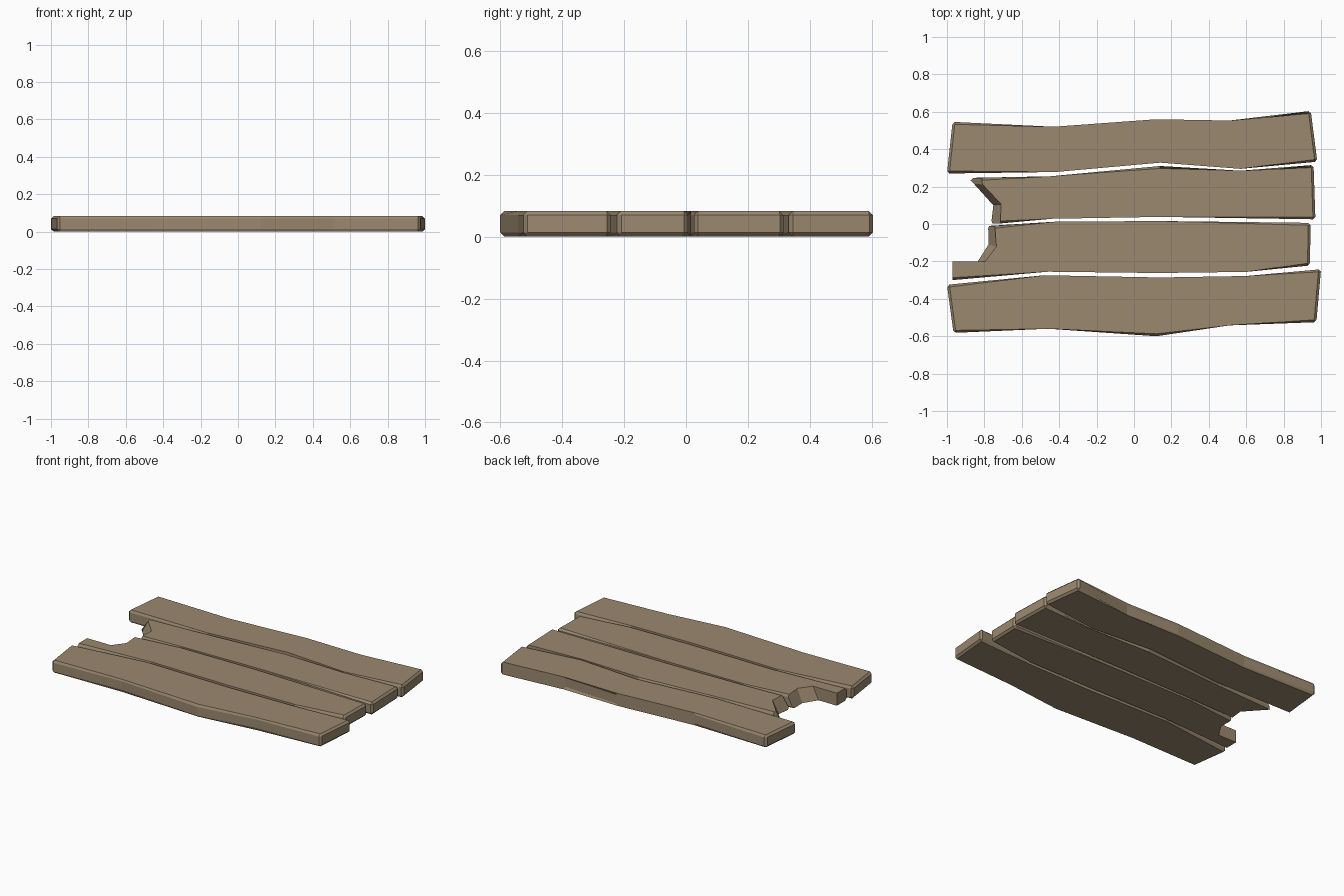
import bpy
import bmesh

if "Cube" in bpy.data.objects:
    bpy.data.objects.remove(bpy.data.objects["Cube"])

H = 0.083       # plank thickness
BEVEL = 0.013   # chamfer width

wood = bpy.data.materials.new("weathered_wood")
wood.diffuse_color = (0.33, 0.25, 0.16, 1.0)
wood.use_nodes = True
wood.node_tree.nodes["Principled BSDF"].inputs["Base Color"].default_value = wood.diffuse_color


def plank(name, front, back, broken_top=(), broken_bottom=()):
    """front: left to right, back: right to left, then an optional splintered
    left end whose top and bottom outlines differ. The ends of front and back
    are the sharp corners that get a vertical chamfer."""
    clean = list(front) + list(back)
    top = clean + list(broken_top)
    bottom = clean + list(broken_bottom or broken_top)
    n, m = len(top), len(clean)
    broken = len(broken_top) > 0

    bm = bmesh.new()
    vt = [bm.verts.new((x, y, H)) for x, y in top]
    vb = [bm.verts.new((x, y, 0)) for x, y in bottom]
    bm.faces.new(vt)
    bm.faces.new(vb[::-1])
    for i in range(n):
        j = (i + 1) % n
        bm.faces.new((vb[i], vb[j], vt[j], vt[i]))

    # chamfer the sawn edges, leave the splintered end raw
    edges = []
    for i in range(n):
        j = (i + 1) % n
        if not broken or i < m - 1:
            edges += [bm.edges.get((vt[i], vt[j])), bm.edges.get((vb[i], vb[j]))]
    corners = [len(front) - 1, len(front)]
    if not broken:
        corners += [0, m - 1]
    edges += [bm.edges.get((vt[i], vb[i])) for i in corners]
    bmesh.ops.bevel(bm, geom=edges, offset=BEVEL, segments=1,
                    profile=0.5, affect='EDGES', clamp_overlap=True)
    bmesh.ops.recalc_face_normals(bm, faces=bm.faces)

    me = bpy.data.meshes.new(name)
    bm.to_mesh(me)
    bm.free()
    me.materials.append(wood)
    ob = bpy.data.objects.new(name, me)
    bpy.context.collection.objects.link(ob)
    return ob


# outer plank at the back
plank("back_plank",
      [(-1.0, 0.27), (-0.42, 0.278), (0.14, 0.328), (0.57, 0.295), (0.98, 0.333)],
      [(0.945, 0.605), (0.51, 0.54), (0.12, 0.56), (-0.43, 0.52), (-0.97, 0.546)])

# inner planks with the broken left ends
front2 = [(-0.44, 0.028), (0.14, 0.038), (0.97, 0.025)]
back2 = [(0.96, 0.316), (0.57, 0.272), (0.14, 0.31), (-0.45, 0.255)]
# the shared outline is closed by the splintered points, so the long edges
# are carried right up to the break
plank("inner_back_plank",
      [(-0.715, 0.003)] + front2,
      back2 + [(-0.815, 0.247)],
      [(-0.81, 0.212), (-0.71, 0.106)],
      [(-0.857, 0.247), (-0.855, 0.214), (-0.752, 0.1), (-0.76, 0.0)][1:3])

plank("inner_front_plank",
      [(-0.97, -0.3), (-0.46, -0.255), (0.13, -0.262), (0.6, -0.256), (0.94, -0.222)],
      [(0.945, 0.006), (0.13, 0.016), (-0.43, 0.012), (-0.745, -0.01)],
      [(-0.735, -0.12), (-0.795, -0.2), (-0.97, -0.2)],
      [(-0.778, -0.11), (-0.835, -0.2), (-0.97, -0.2)])

# slant the remaining lower corners of the breaks outwards
for name, x_max, shift in (("inner_back_plank", -0.7, 0.042),
                           ("inner_front_plank", -0.7, 0.03)):
    for v in bpy.data.objects[name].data.vertices:
        near_break = (v.co.x < x_max and v.co.z < H / 2
                      and (v.co.y < 0.03 and v.co.y > -0.04 or v.co.y > 0.225))
        if near_break:
            v.co.x -= shift

# outer plank at the front
plank("front_plank",
      [(-0.965, -0.582), (-0.46, -0.56), (0.12, -0.6), (0.51, -0.542), (0.975, -0.525)],
      [(1.0, -0.242), (0.6, -0.278), (0.14, -0.286), (-0.48, -0.274), (-1.0, -0.325)])
